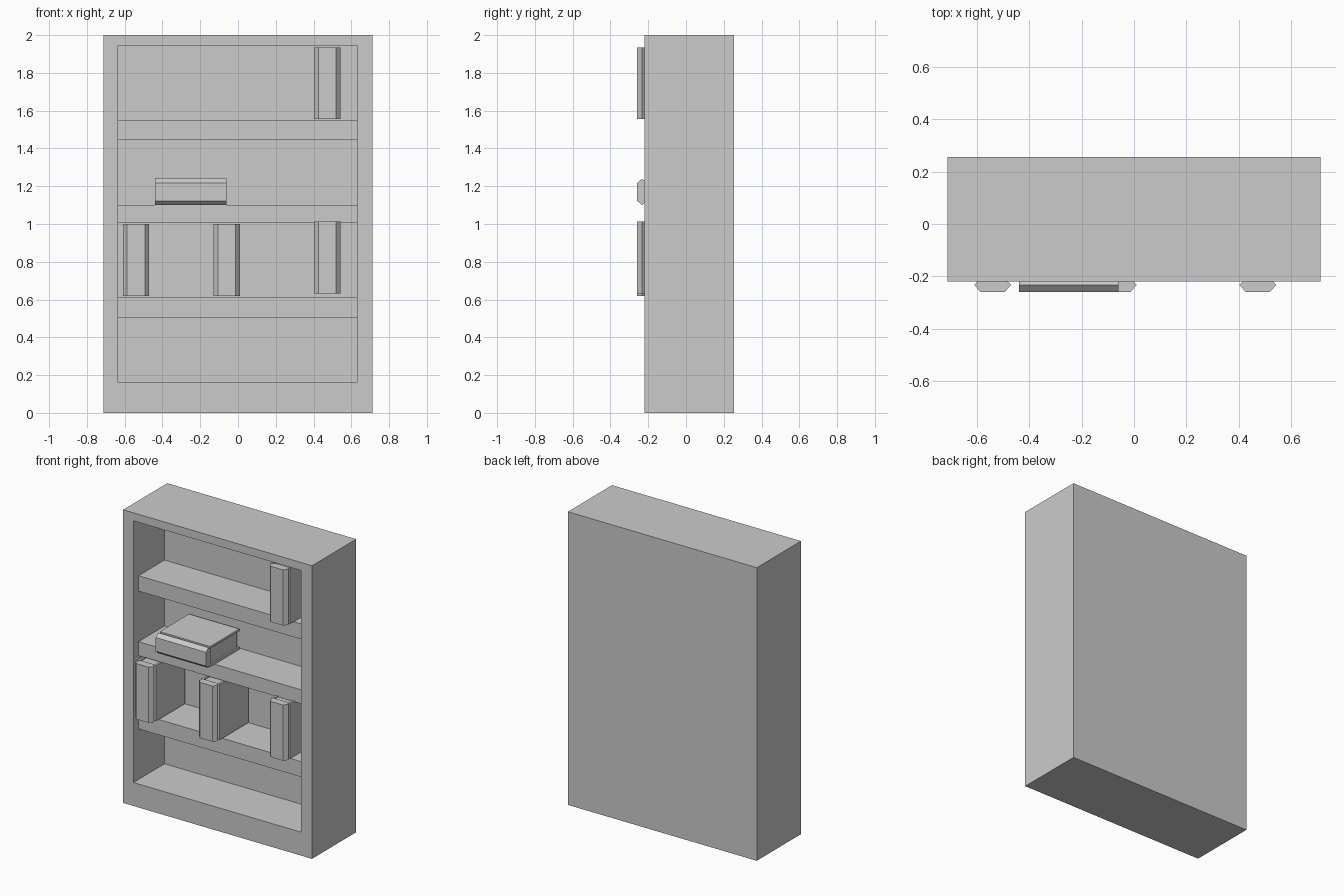
import bpy, bmesh
from mathutils import Matrix, Vector

cube = bpy.data.objects.get("Cube")
if cube:
    bpy.data.objects.remove(cube, do_unlink=True)

grey = bpy.data.materials.new("plain grey")
grey.use_nodes = True
colour = (0.6, 0.6, 0.6, 1)
grey.diffuse_color = colour
grey.node_tree.nodes["Principled BSDF"].inputs["Base Color"].default_value = colour


def add_object(name, bm):
    bmesh.ops.recalc_face_normals(bm, faces=bm.faces)
    mesh = bpy.data.meshes.new(name)
    bm.to_mesh(mesh)
    bm.free()
    mesh.materials.append(grey)
    obj = bpy.data.objects.new(name, mesh)
    bpy.context.collection.objects.link(obj)
    return obj


def add_box(bm, low, high):
    low, high = Vector(low), Vector(high)
    matrix = Matrix.Translation((low + high) / 2) @ Matrix.Diagonal((*(high - low), 1))
    return bmesh.ops.create_cube(bm, size=1, matrix=matrix)["verts"]


FRONT, BACK, WALL = -0.22, 0.255, 0.115
LEFT, RIGHT, FLOOR, CEILING = -0.635, 0.63, 0.16, 1.945

# Cabinet: solid block with a recess pushed into its front face
bm = bmesh.new()
add_box(bm, (-0.713, FRONT, 0), (0.713, BACK, 2))
face = min(bm.faces, key=lambda f: f.calc_center_median().y)
bmesh.ops.inset_individual(bm, faces=[face], thickness=0.08)
for v in face.verts:
    v.co.x = LEFT if v.co.x < 0 else RIGHT
    v.co.z = FLOOR if v.co.z < 1 else CEILING
recess = bmesh.ops.extrude_discrete_faces(bm, faces=[face])["faces"][0]
for v in recess.verts:
    v.co.y = WALL
add_object("cabinet", bm)

# Shelves, set back a little from the front
for name, low, high in (("lower", 0.505, 0.61), ("middle", 1.005, 1.1), ("upper", 1.445, 1.55)):
    bm = bmesh.new()
    add_box(bm, (LEFT, -0.165, low), (RIGHT, WALL, high))
    add_object(name + "_shelf", bm)


# Book: six-sided spine, two covers and a page block between them
def add_book(name, x, z, lying=False):
    length, half, cover = 0.38, 0.07, 0.015
    bm = bmesh.new()
    outline = [(-half, -0.233), (-0.047, -0.259), (0.047, -0.259),
               (half, -0.233), (0.047, -0.207), (-0.047, -0.207)]
    spine = bm.faces.new([bm.verts.new((px, py, 0)) for px, py in outline])
    top = bmesh.ops.extrude_face_region(bm, geom=[spine])["geom"]
    bmesh.ops.translate(bm, vec=(0, 0, length),
                        verts=[g for g in top if isinstance(g, bmesh.types.BMVert)])
    for side in (-1, 1):
        a, b = sorted((side * half, side * (half - cover)))
        add_box(bm, (a, -0.215, 0), (b, 0.1, length))
    inner = half - cover
    add_box(bm, (-inner, -0.21, 0.01), (inner, 0.09, length - 0.01))
    obj = add_object(name, bm)
    if lying:
        obj.data.transform(Matrix.Rotation(1.5707963, 4, "Y"))
    obj.location = (x, 0, z)


add_book("top_book", 0.473, 1.555)
add_book("left_book", -0.54, 0.62)
add_book("centre_book", -0.06, 0.62)
add_book("right_book", 0.473, 0.633)
add_book("lying_book", -0.44, 1.17, lying=True)
